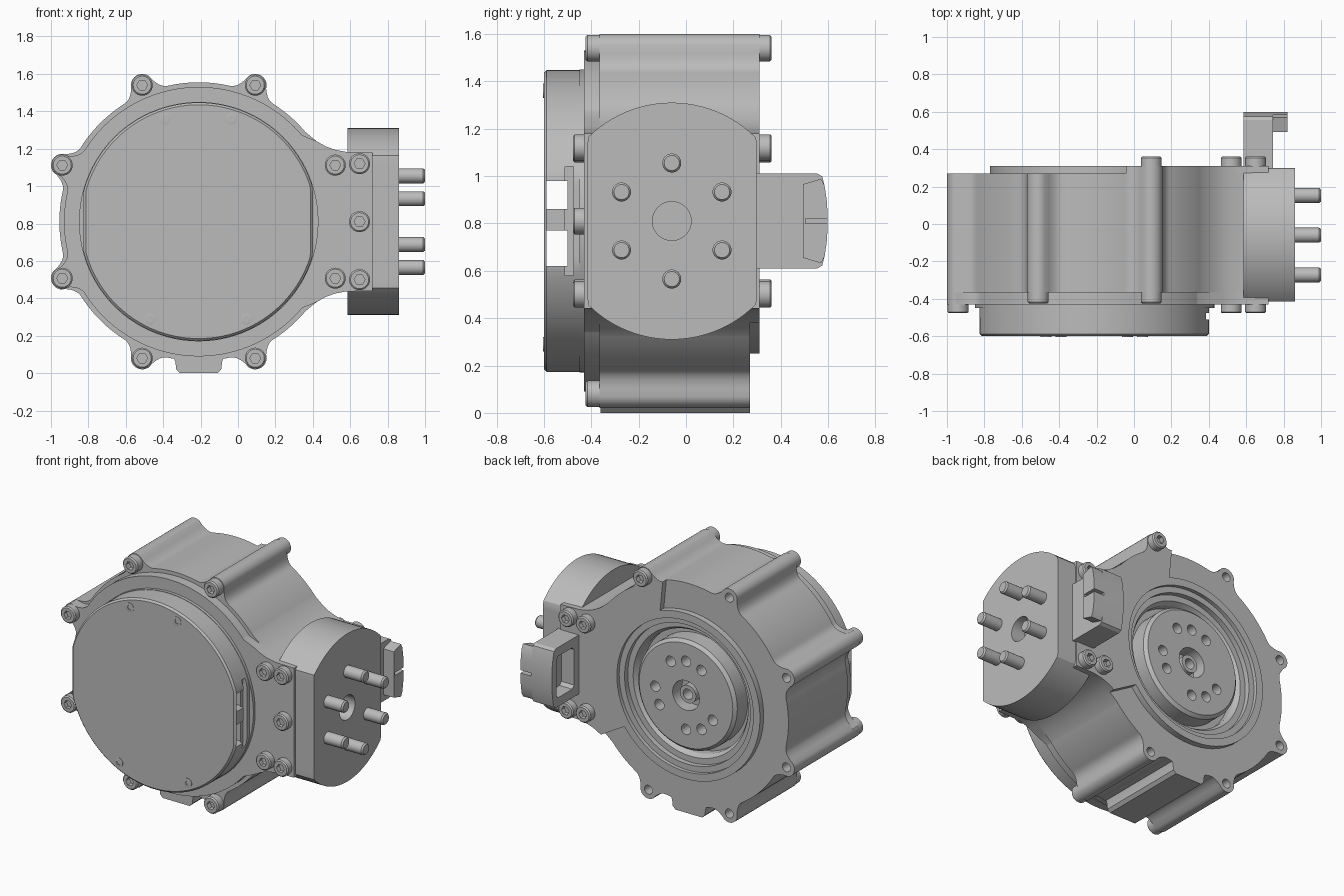
import bpy, bmesh
from math import sin, cos, pi, radians, sqrt

cube = bpy.data.objects.get("Cube")
if cube:
    bpy.data.objects.remove(cube)

grey = bpy.data.materials.new("machined grey")
grey.use_nodes = True
colour = (0.5, 0.5, 0.5, 1)
grey.diffuse_color = colour
grey.node_tree.nodes["Principled BSDF"].inputs["Base Color"].default_value = colour

CX, CZ = -0.21, 0.81      # axis of the drum
parts = []


def loft(name, rings, wrap=False):
    """Skin equal-length rings of points, capped unless wrapped."""
    bm = bmesh.new()
    rows = [[bm.verts.new(p) for p in ring] for ring in rings]
    n = len(rows[0])
    for a, b in zip(rows, rows[1:] + rows[:1] if wrap else rows[1:]):
        for i in range(n):
            j = (i + 1) % n
            bm.faces.new((a[i], a[j], b[j], b[i]))
    if not wrap:
        bm.faces.new(rows[0])
        bm.faces.new(rows[-1])
    bmesh.ops.recalc_face_normals(bm, faces=bm.faces)
    mesh = bpy.data.meshes.new(name)
    bm.to_mesh(mesh)
    bm.free()
    mesh.materials.append(grey)
    ob = bpy.data.objects.new(name, mesh)
    bpy.context.collection.objects.link(ob)
    parts.append(ob)
    return ob


def place(pts, level, axis):
    return [(u, level, v) if axis == "y" else (level, u, v) for u, v in pts]


def prism(name, pts, a, b, axis="y"):
    return loft(name, [place(pts, a, axis), place(pts, b, axis)])


def circle(u, v, r, n=64):
    return [(u + r * cos(2 * pi * i / n), v + r * sin(2 * pi * i / n)) for i in range(n)]


def rod(name, u, v, profile, axis="y", n=64, wrap=False):
    """Turned part: profile holds (radius, level) pairs."""
    return loft(name, [place(circle(u, v, r, n), h, axis) for r, h in profile], wrap)


def box(name, x, y, z):
    return prism(name, [(x[0], z[0]), (x[1], z[0]), (x[1], z[1]), (x[0], z[1])], *y)


def cut(ob, cutters, keep=False):
    for c in cutters:
        mod = ob.modifiers.new("cut", "BOOLEAN")
        mod.operation = "DIFFERENCE"
        mod.object = c
        mod.solver = "EXACT"
    dg = bpy.context.evaluated_depsgraph_get()
    mesh = bpy.data.meshes.new_from_object(ob.evaluated_get(dg))
    ob.modifiers.clear()
    ob.data = mesh
    if not keep:
        for c in cutters:
            parts.remove(c)
            bpy.data.objects.remove(c)


def polar(deg, r):
    return CX + r * cos(radians(deg)), CZ + r * sin(radians(deg))


def rim(deg, base, bosses):
    """Drum radius at an angle, swelling into filleted screw bosses."""
    r = base
    for b in bosses:
        d = (deg - b + 180) % 360 - 180
        s = abs(0.79 * sin(radians(d)))
        if abs(d) < 45 and s < 0.14:
            if s < 0.056:
                r = 0.79 + sqrt(0.0036 - s * s)
            else:
                r = base + 0.06 * ((0.14 - s) / 0.084) ** 2.5
    return polar(deg, r)


def flare(end):
    top = [(end, 1.18), (0.58, 1.183), (0.52, 1.194), (0.47, 1.212), (0.42, 1.24)]
    return [(x, 2 * CZ - z) for x, z in reversed(top)] + top


def drum_outline(base, bosses, end):
    return [rim(40 + i, base, bosses) for i in range(281)] + flare(end)


# Drum with bosses, and the thinner front plate
SPOTS = [22.5 + 45 * i for i in range(8)]
body = prism("drum_body", drum_outline(0.745, SPOTS[1:7], 0.6), -0.365, 0.27)
prism("front_plate", drum_outline(0.72, SPOTS[3:5], 0.72), -0.43, -0.355)
tab = [(-0.35, 0.1), (-0.335, 0.06), (-0.33, 0.02), (-0.31, 0)]
prism("bottom_tab", tab + [(2 * CX - x, z) for x, z in reversed(tab)], -0.36, 0.27)

# Rear bracket plate, with an arm reaching the upper boss
outer = [rim(a, 0.745, [67.5]) for a in range(40, 78)]
inner = [polar(a, 0.55) for a in range(70, -37, -2)]
bracket = prism("rear_bracket", flare(0.72) + outer + inner, 0.265, 0.31)

# Rear ring, stepped well and output hub
ring = rod("rear_ring", CX, CZ, [(0.56, 0.2), (0.56, 0.31), (0.51, 0.31), (0.51, 0.285),
                                 (0.47, 0.285), (0.47, 0.2)], n=96, wrap=True)
well = rod("well_cutter", CX, CZ, [(0.49, 0.17), (0.49, 0.4)], n=96)
holes = [rod("hole", *polar(a, 0.79), [(0.03, 0.1), (0.03, 0.4)], n=24) for a in SPOTS[2:7]]
cut(body, [well] + holes)
rod("well_step", CX, CZ, [(0.475, 0.16), (0.475, 0.25), (0.43, 0.25), (0.41, 0.22), (0.41, 0.16)],
    n=96, wrap=True)
hub = rod("output_hub", CX, CZ, [(0.37, 0.16), (0.37, 0.28), (0.35, 0.3), (0.33, 0.3)])
drills = [rod("drill", *polar(180 - a, 0.23), [(0.035, 0.2), (0.035, 0.4)], n=24)
          for a in (60, 90, 120, 180, 210, 270, 300, 330)]
drills.append(rod("bore", CX, CZ, [(0.1, 0.2), (0.1, 0.4)], n=40))
cut(hub, drills)
rod("hub_shaft", CX, CZ, [(0.06, 0.19), (0.06, 0.28), (0.035, 0.28), (0.035, 0.19)], n=32, wrap=True)

# Front cap: flattened sides, chamfered edge, cable slots
rod("cap_seat", CX, CZ, [(0.64, -0.42), (0.64, -0.45)], n=96)


def cap_ring(r, y, shrink=0):
    return [(min(max(x, -0.825 + shrink), 0.4 - shrink), y, z) for x, z in circle(CX, CZ, r, 120)]


cap = loft("front_cap", [cap_ring(0.637, -0.44), cap_ring(0.637, -0.588), cap_ring(0.625, -0.6, 0.012)])
slots = [box("slot", (-1, 0.6), (-0.588, -0.5), z) for z in ((0.62, 0.77), (0.86, 0.98))]
slots.append(box("side_notch", (0.37, 0.6), (-0.51, -0.475), (0.58, 1.04)))
cut(cap, slots)

# Side output block with a centre bore and six pins
SY = -0.06
disc = [(min(max(y, -0.415), 0.3), z) for y, z in circle(SY, CZ, 0.5, 96)]
block = prism("side_block", disc, 0.585, 0.86, "x")
cut(block, [rod("bore", SY, CZ, [(0.082, 0.76), (0.082, 1)], "x", 40)])
for i in range(6):
    a = pi / 6 + i * pi / 3
    rod("side_pin", SY + 0.245 * cos(a), CZ + 0.245 * sin(a),
        [(0.04, 0.84), (0.04, 0.99), (0.032, 1.0)], "x", 32)


# Rear lug with a pocket and a hooked lip
def mirrored(half):
    return half + [(y, 2 * CZ - z) for y, z in reversed(half)]


lug = prism("rear_lug", mirrored([(0.27, 0.61), (0.555, 0.61), (0.575, 0.622), (0.585, 0.66),
                                  (0.594, 0.72), (0.598, 0.78)]), 0.585, 0.742, "x")
pocket = prism("pocket", mirrored([(0.36, 0.69), (0.38, 0.67), (0.53, 0.67), (0.55, 0.69)]),
               0.5, 0.68, "x")
cut(lug, [pocket])
prism("lug_lip", mirrored([(0.493, 0.655), (0.57, 0.632), (0.585, 0.66), (0.594, 0.72),
                           (0.598, 0.78), (0.598, 0.8), (0.505, 0.8), (0.505, 0.72)]),
      0.735, 0.82, "x")


# Socket-head screws
def hexagon(u, v, r, n=36):
    pts = []
    for i in range(n):
        a = 2 * pi * i / n
        k = r * cos(pi / 6) / cos(a % (pi / 3) - pi / 6)
        pts.append((u + k * cos(a), v + k * sin(a)))
    return pts


def screw(name, x, z, y, side, r=0.056, h=0.056):
    rings = [place(circle(x, z, q, 36), y + side * t * h, "y")
             for q, t in ((r, -0.1), (r, 0.85), (r * 0.86, 1))]
    rings += [place(hexagon(x, z, r * 0.52), y + side * t * h, "y") for t in (1, 0.4)]
    loft(name, rings)


for i, a in enumerate(SPOTS):
    screw("front_screw", *polar(a, 0.79), -0.43 if i in (0, 3, 4, 7) else -0.365, -1,
          h=0.047 if i in (0, 3, 4, 7) else 0.06)
for z in (1.12, 0.81, 0.5):
    screw("bracket_screw", 0.65, z, -0.43, -1, h=0.047)
for x, z in [polar(SPOTS[i], 0.79) for i in (0, 1, 7)] + [(0.65, 1.12), (0.65, 0.5)]:
    screw("rear_screw", x, z, 0.31, 1, h=0.052)
for x, z in ((-0.39, 1.36), (-0.035, 1.36), (-0.47, 0.29), (0.045, 0.29)):
    screw("cap_screw", x, z, -0.598, -1, r=0.03, h=0.006)

# Shading
bpy.ops.object.select_all(action="DESELECT")
for ob in parts:
    ob.select_set(True)
bpy.context.view_layer.objects.active = parts[0]
bpy.ops.object.shade_smooth_by_angle(angle=radians(30))
